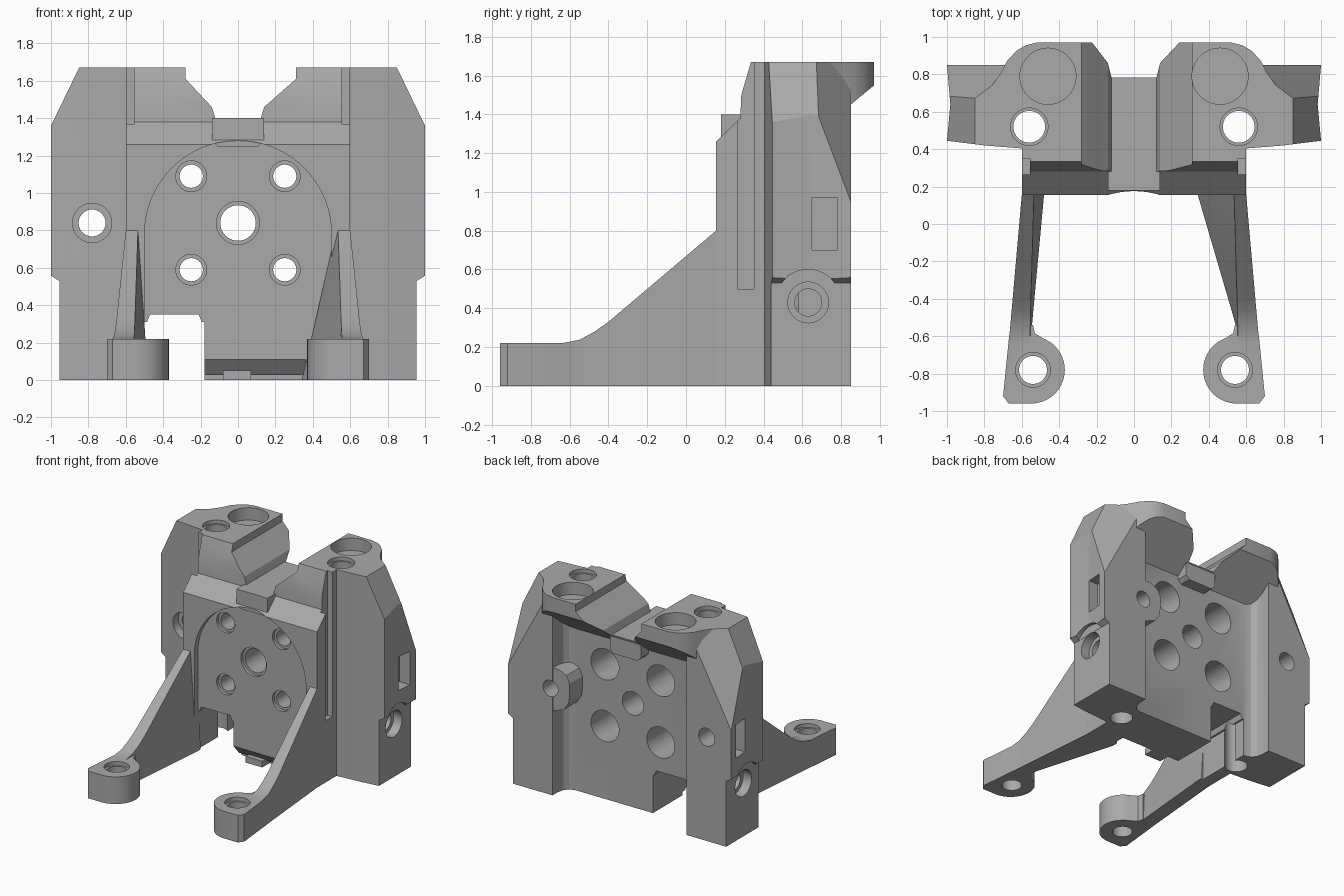
import bpy, bmesh
from math import pi, cos, sin
from mathutils import Vector

if "Cube" in bpy.data.objects:
    bpy.data.objects.remove(bpy.data.objects["Cube"])

grey = bpy.data.materials.new("plain_grey")
grey.use_nodes = True
colour = (0.4, 0.4, 0.4, 1)
grey.diffuse_color = colour
grey.node_tree.nodes["Principled BSDF"].inputs["Base Color"].default_value = colour


def finish(name, bm):
    bmesh.ops.recalc_face_normals(bm, faces=bm.faces)
    mesh = bpy.data.meshes.new(name)
    bm.to_mesh(mesh)
    bm.free()
    mesh.materials.append(grey)
    obj = bpy.data.objects.new(name, mesh)
    bpy.context.collection.objects.link(obj)
    return obj


def loft(name, rings):
    """Skin a row of rings and close both ends."""
    bm = bmesh.new()
    rows = [[bm.verts.new(p) for p in ring] for ring in rings]
    n = len(rows[0])
    for a, b in zip(rows, rows[1:]):
        for i in range(n):
            j = (i + 1) % n
            bm.faces.new((a[i], a[j], b[j], b[i]))
    bm.faces.new(rows[0])
    bm.faces.new(rows[-1])
    return finish(name, bm)


def prism(name, axis, pts, lo, hi):
    """Extrude a flat outline along an axis."""
    place = {"x": lambda p, t: (t, p[0], p[1]),
             "y": lambda p, t: (p[0], t, p[1]),
             "z": lambda p, t: (p[0], p[1], t)}[axis]
    return loft(name, [[place(p, t) for p in pts] for t in (lo, hi)])


def rect(a, b, c, d):
    return [(a, c), (b, c), (b, d), (a, d)]


def arc(cx, cy, r, start=0, end=2 * pi, n=40):
    return [(cx + r * cos(start + (end - start) * i / n),
             cy + r * sin(start + (end - start) * i / n)) for i in range(n)]


def slice_off(obj, point, normal):
    """Remove everything on the normal side of a plane."""
    bm = bmesh.new()
    bm.from_mesh(obj.data)
    bmesh.ops.bisect_plane(bm, geom=bm.verts[:] + bm.edges[:] + bm.faces[:],
                           plane_co=point, plane_no=normal, clear_outer=True)
    bmesh.ops.holes_fill(bm, edges=[e for e in bm.edges if e.is_boundary])
    bmesh.ops.recalc_face_normals(bm, faces=bm.faces)
    bm.to_mesh(obj.data)
    bm.free()


def combine(obj, other, operation):
    mod = obj.modifiers.new("combine", "BOOLEAN")
    mod.operation, mod.solver, mod.object = operation, "EXACT", other
    graph = bpy.context.evaluated_depsgraph_get()
    graph.update()
    mesh = bpy.data.meshes.new_from_object(obj.evaluated_get(graph))
    obj.modifiers.clear()
    obj.data = mesh
    bpy.data.objects.remove(other)


def cut(obj, axis, pts, lo, hi):
    combine(obj, prism("cutter", axis, pts, lo, hi), "DIFFERENCE")


def bore(obj, axis, u, v, *steps):
    """Stepped round hole: each step is radius, start, end."""
    for r, lo, hi in steps:
        cut(obj, axis, arc(u, v, r), lo, hi)


# Central block with stepped front
body = prism("main_body", "x", [(.155, 0), (.155, 1.26), (.28, 1.38), (.285, 1.5),
                                (.335, 1.67), (.68, 1.67), (.68, 0)], -.6, .6)

# Overhanging tower heads with a sloped underside
half = [(.62, .5), (.76, .74), (.71, .81), (.68, .87), (.63, .925), (.58, .955), (.52, .97)]
tower = prism("towers", "z", half + [(-x, y) for x, y in reversed(half)], 1.0, 1.67)
slice_off(tower, (0, .97, 1.55), (0, .83, -1))
combine(body, tower, "UNION")

# Side pillars, mirrored
for s in (1, -1):
    plan = [(.55, .4), (.8, .42), (1, .445), (.982, .64), (1, .85), (.6, .85), (.6, .78),
            (.587, .73), (.56, .695), (.5, .675), (.5, .5)]
    pillar = prism("pillar", "z", [(s * x, y) for x, y in plan], 0, 1.67)
    slice_off(pillar, (s, 0, 1.36), (s * .31, 0, .15))
    slice_off(pillar, (s, .85, .95), (s * 1.86, 2.48, 1))
    # Stepped-in foot of the pillar with a round relief
    cut(pillar, "y", [(s * .955, -.1), (s * .955, .53), (s * 1.1, .62), (s * 1.1, -.1)], 0, 1)
    cut(pillar, "x", arc(.63, .43, .17), *sorted((s * .956, s * 1.2)))
    # Side window
    cut(pillar, "x", rect(.65, .78, .7, .97), *sorted((s * .9, s * 1.2)))
    combine(body, pillar, "UNION")

# Rounded boss on the rear of the left pillar
boss = prism("boss", "y", [(.65, .68), (.6, .68), (.5, .72), (.46, .78), (.45, .85),
                           (.45, .94), (.48, 1.0), (.54, 1.03), (.65, 1.03)], .6, .845)
combine(body, boss, "UNION")

# Valley between the towers, then the saddle bridge
cut(body, "y", [(-.28, 1.8), (-.28, 1.61), (-.14, 1.46), (-.12, 1.395), (.12, 1.395),
                (.14, 1.46), (.31, 1.61), (.31, 1.8)], -.5, 1.5)
# Arched recess for the mounting face
cut(body, "y", [(-.5, -.1), (.5, -.1)] + arc(0, .78, .5, 0, pi, 40) + [(-.5, .78)], 0, .2)
saddle = prism("saddle", "y", [(-.11, 1.25), (.11, 1.25), (.14, 1.28), (.14, 1.4),
                               (-.14, 1.4), (-.14, 1.28)], .18, .775)
combine(body, saddle, "UNION")

# Cable notch and lower front chamfer
cut(body, "y", rect(-.5, -.18, -.1, .31) + [], -.1, 1.2)
cut(body, "y", [(-.49, .3), (-.19, .3), (-.21, .35), (-.47, .35)], -.1, 1.2)
cut(body, "x", [(.1, .11), (.2, .11), (.27, .03), (.3, .03), (.3, -.1), (.1, -.1)], -.2, .36)
combine(body, prism("tab", "y", rect(-.08, .07, 0, .05), .21, .4), "UNION")

# Holes through the mounting face
bore(body, "y", 0, .84, (.095, 0, 1), (.115, 0, .225))
for x in (-.25, .25):
    for z in (.59, 1.09):
        bore(body, "y", x, z, (.062, 0, 1), (.082, 0, .225), (.125, .38, 1))

# Pillar bores, bearing pockets, side holes and front corner slots
for s in (1, -1):
    bore(body, "z", s * .56, .52, (.085, -.1, 2), (.1, 1.64, 2))
    bore(body, "z", s * .46, .79, (.15, 1.57, 2))
    bore(body, "x", .63, .43, (.07, *sorted((s * .62, s * 1.2))),
         (.105, *sorted((s * .88, s * 1.2))))
    cut(body, "z", rect(*sorted((s * .555, s * .7)), .265, .35), .5, 1.8)
bore(body, "y", -.78, .84, (.072, 0, 1), (.105, 0, .5))
bore(body, "y", .62, .86, (.065, .62, 1))

# Forward legs with round drilled feet
legs = []
for name, s, base in (("left_leg", 1, .34), ("right_leg", -1, .48)):
    rings = []
    for y, h in ((.21, .845), (.155, .8), (-.4, .33), (-.47, .28), (-.55, .237), (-.64, .22)):
        t = min(1, max(0, (.155 - y) / .7))
        outer = .6 + (.155 - y) * .088
        low = base + (.545 - base) * t
        top = max(low, .535 + .02 * t)
        rings.append([(s * outer, y, 0), (s * outer, y, h), (s * top, y, h),
                      (s * (low + .001), y, 0)])
    leg = loft(name, rings)
    outline = arc(.55, -.78, .18, -pi / 2, -1.42 * pi, 24)
    outline += [(.53, -.585), (.54, -.54), (.65, -.54), (.668, -.6), (.7, -.92), (.67, -.96)]
    foot = prism("foot", "z", [(s * x, y) for x, y in outline], 0, .22)
    combine(leg, foot, "UNION")
    bore(leg, "z", s * .54, -.78, (.075, -.1, .5), (.093, .19, .5))
    legs.append(leg)

# Keep edges crisp while curved walls look smooth
for obj in [body] + legs:
    bpy.ops.object.select_all(action="DESELECT")
    obj.select_set(True)
    bpy.context.view_layer.objects.active = obj
    bpy.ops.object.shade_smooth_by_angle(angle=pi / 9)
